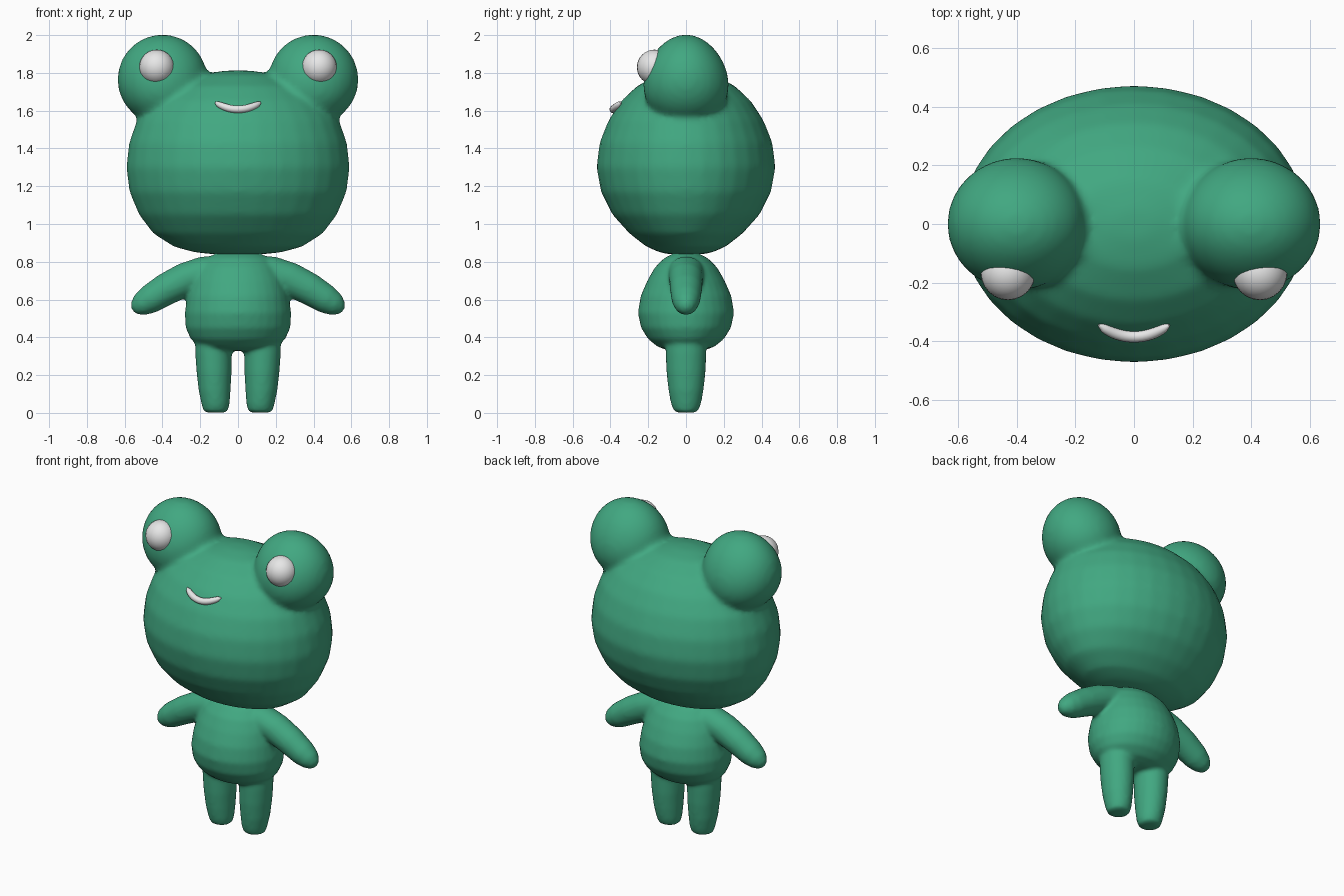
import bpy
import bmesh
import math
from mathutils import Vector

cube = bpy.data.objects.get("Cube")
if cube:
    bpy.data.objects.remove(cube)


def make_material(name, color):
    mat = bpy.data.materials.new(name)
    mat.use_nodes = True
    mat.diffuse_color = color
    bsdf = mat.node_tree.nodes["Principled BSDF"]
    bsdf.inputs["Base Color"].default_value = color
    bsdf.inputs["Roughness"].default_value = 0.6
    return mat


green = make_material("frog green", (0.053, 0.39, 0.22, 1))
white = make_material("soft white", (0.8, 0.8, 0.8, 1))
SIDES = 32


def add_loft(bm, rings, side_axis=None):
    """Closed tube through rings of (centre, half width, half depth)."""
    loops = []
    for i, (centre, width, depth) in enumerate(rings):
        if side_axis:
            across = side_axis
        else:
            across = Vector((1, 0, 0))
        loop = []
        for k in range(SIDES):
            a = 2 * math.pi * k / SIDES
            offset = across * width * math.cos(a) + Vector((0, depth * math.sin(a), 0))
            loop.append(bm.verts.new(Vector(centre) + offset))
        loops.append(loop)
    for low, high in zip(loops, loops[1:]):
        for k in range(SIDES):
            n = (k + 1) % SIDES
            bm.faces.new((low[k], low[n], high[n], high[k]))
    bm.faces.new(loops[0][::-1])
    bm.faces.new(loops[-1])


def finish(name, bm, mat):
    bmesh.ops.recalc_face_normals(bm, faces=bm.faces)
    for face in bm.faces:
        face.smooth = True
    mesh = bpy.data.meshes.new(name)
    bm.to_mesh(mesh)
    bm.free()
    mesh.materials.append(mat)
    obj = bpy.data.objects.new(name, mesh)
    bpy.context.collection.objects.link(obj)
    return obj


def fuse(obj, voxel, rounds):
    """Merge overlapping volumes into one skin with soft joins."""
    remesh = obj.modifiers.new("fuse", 'REMESH')
    remesh.mode = 'VOXEL'
    remesh.voxel_size = voxel
    remesh.use_smooth_shade = True
    smooth = obj.modifiers.new("soften", 'SMOOTH')
    smooth.factor = 0.5
    smooth.iterations = rounds


def upright(x, rows):
    return [((x, 0, z), w, d) for z, w, d in rows]


# Head with two bulges on top
bm = bmesh.new()
add_loft(bm, upright(0, [
    (0.84, 0.13, 0.09), (0.85, 0.23, 0.14), (0.88, 0.34, 0.21),
    (0.95, 0.45, 0.30), (1.05, 0.525, 0.39), (1.17, 0.575, 0.45),
    (1.30, 0.592, 0.474), (1.43, 0.577, 0.458), (1.55, 0.535, 0.41),
    (1.65, 0.46, 0.345), (1.73, 0.36, 0.26), (1.79, 0.21, 0.15),
    (1.812, 0.07, 0.05)]))
for side in (-1, 1):
    ball = bmesh.ops.create_uvsphere(bm, u_segments=32, v_segments=20, radius=1)
    for v in ball["verts"]:
        p = v.co.copy()
        # Bulges are thinner front to back near the top
        v.co = (side * 0.4 + p.x * 0.238, p.y * 0.225 * (1 - 0.13 * p.z),
                1.765 + p.z * 0.238)
head = finish("head", bm, green)
fuse(head, 0.018, 8)

# Torso, arms and legs in one skin
bm = bmesh.new()
add_loft(bm, upright(0, [
    (0.33, 0.13, 0.09), (0.35, 0.20, 0.15), (0.39, 0.25, 0.20),
    (0.45, 0.277, 0.238), (0.53, 0.282, 0.255), (0.62, 0.268, 0.24),
    (0.70, 0.245, 0.205), (0.77, 0.21, 0.165), (0.82, 0.165, 0.115),
    (0.848, 0.11, 0.06)]))
for side in (-1, 1):
    arm = [(0.05, 0.76, 0.08), (0.15, 0.745, 0.095), (0.27, 0.71, 0.09),
           (0.38, 0.655, 0.085), (0.47, 0.60, 0.076), (0.52, 0.57, 0.06),
           (0.55, 0.551, 0.035), (0.56, 0.545, 0.012)]
    add_loft(bm, [((side * x, 0, z), r, r) for x, z, r in arm],
             Vector((side * 0.5, 0, 0.87)))
    leg = [(0.001, 0.118, 0.05, 0.045), (0.012, 0.118, 0.066, 0.066),
           (0.05, 0.119, 0.075, 0.08), (0.12, 0.124, 0.085, 0.093),
           (0.22, 0.127, 0.093, 0.104), (0.32, 0.13, 0.097, 0.108),
           (0.45, 0.13, 0.097, 0.108)]
    add_loft(bm, [((side * x, 0, z), w, d) for z, x, w, d in leg])
body = finish("body", bm, green)
fuse(body, 0.012, 7)

# Eyes
for side, name in ((-1, "right_eye"), (1, "left_eye")):
    bm = bmesh.new()
    bmesh.ops.create_uvsphere(bm, u_segments=24, v_segments=16, radius=0.093)
    eye = finish(name, bm, white)
    eye.location = (side * 0.43, -0.167, 1.83)

# Smiling mouth, a tapered curve lying on the face
curve = bpy.data.curves.new("mouth", 'CURVE')
curve.dimensions = '3D'
curve.bevel_depth = 0.02
curve.bevel_resolution = 4
curve.use_fill_caps = True
line = curve.splines.new('POLY')
count = 17
line.points.add(count - 1)
for i, point in enumerate(line.points):
    t = 2 * i / (count - 1) - 1
    point.co = (0.12 * t, -0.385 + 0.04 * t * t, 1.607 + 0.036 * t * t, 1)
    point.radius = 0.25 + 0.75 * math.sqrt(max(0, 1 - t ** 4))
line.use_smooth = True
curve.materials.append(white)
mouth = bpy.data.objects.new("mouth", curve)
bpy.context.collection.objects.link(mouth)
